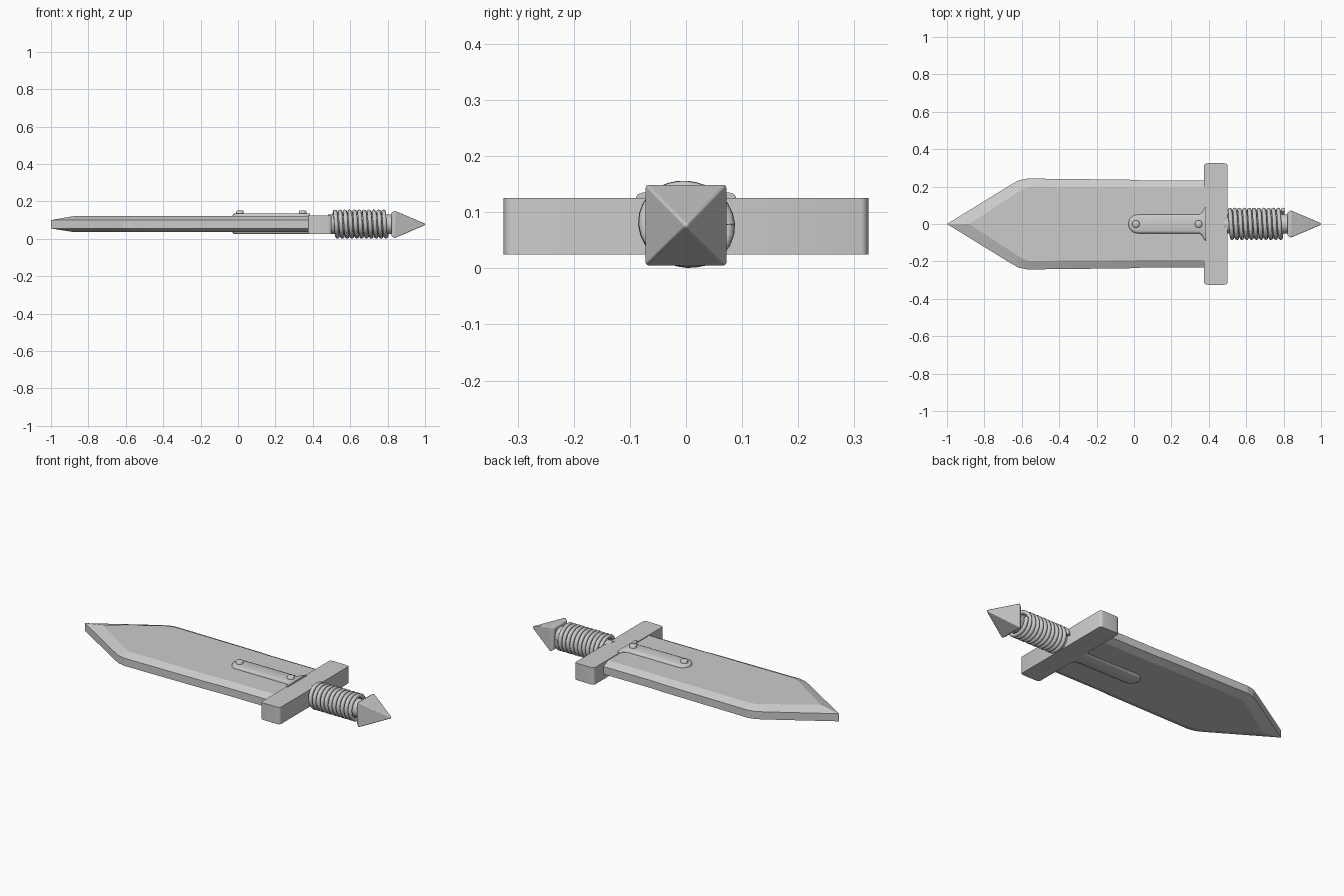
import bpy, bmesh, math

if "Cube" in bpy.data.objects:
    bpy.data.objects.remove(bpy.data.objects["Cube"])

CZ = 0.077  # height of the sword's long axis


def finish(name, bm, angle=30):
    bmesh.ops.recalc_face_normals(bm, faces=bm.faces)
    me = bpy.data.meshes.new(name)
    bm.to_mesh(me)
    bm.free()
    ob = bpy.data.objects.new(name, me)
    bpy.context.collection.objects.link(ob)
    bpy.context.view_layer.objects.active = ob
    bpy.ops.object.select_all(action='DESELECT')
    ob.select_set(True)
    bpy.ops.object.shade_smooth_by_angle(angle=math.radians(angle))
    return ob


def loft(name, rings, angle=30):
    bm = bmesh.new()
    loops = [[bm.verts.new(p) for p in ring] for ring in rings]
    n = len(loops[0])
    for a, b in zip(loops, loops[1:]):
        for i in range(n):
            j = (i + 1) % n
            bm.faces.new((a[i], a[j], b[j], b[i]))
    bm.faces.new(loops[0][::-1])
    bm.faces.new(loops[-1])
    return finish(name, bm, angle)


def mirrored(half, z):
    """Half outline (tip on y=0 first) mirrored across y = 0 at height z."""
    pts = half + [(x, -y) for x, y in reversed(half) if y > 1e-6]
    return [(x, y, z) for x, y in pts]


def bevel(ob, width, segments):
    m = ob.modifiers.new("bevel", 'BEVEL')
    m.width, m.segments = width, segments
    m.limit_method = 'ANGLE'
    m.angle_limit = math.radians(40)


# blade with a blunt edge and broad bevels on both faces
edge = [(-1, 0), (-0.66, 0.209), (-0.615, 0.234), (-0.57, 0.243),
        (-0.03, 0.237), (0.05, 0.233), (0.39, 0.233)]
flat = [(-0.88, 0), (-0.62, 0.171), (-0.59, 0.189), (-0.56, 0.197),
        (-0.03, 0.195), (0.05, 0.192), (0.39, 0.192)]
loft("blade", [mirrored(flat, 0.036), mirrored(edge, 0.055),
               mirrored(edge, 0.10), mirrored(flat, 0.121)], 8)

# guard with rounded ends
r, x0, x1, yy = 0.02, 0.375, 0.50, 0.325
corner = []
for cx, cy, start in ((x1 - r, yy - 0.012, 0), (x0 + r, yy - 0.012, 90),
                      (x0 + r, -yy + 0.012, 180), (x1 - r, -yy + 0.012, 270)):
    for k in range(4):
        t = math.radians(start + 30 * k)
        corner.append((cx + r * math.cos(t), cy + 0.012 * math.sin(t)))
loft("guard", [[(x, y, z) for x, y in corner] for z in (0.025, 0.125)], 40)


# centre plate through the blade, flaring into the guard
def plate_outline(d, z):
    w = 0.05 - d
    half = [(0.02 - w * math.cos(math.radians(15 * k)),
             w * math.sin(math.radians(15 * k))) for k in range(7)]
    half += [(0.35, w), (0.365, w + 0.012), (0.376, w + 0.035), (0.385, w + 0.04)]
    return mirrored(half, z)


loft("centre_plate", [plate_outline(d, z) for d, z in
                      ((0.012, 0.025), (0.004, 0.028), (0, 0.036),
                       (0, 0.124), (0.004, 0.132), (0.012, 0.135))], 50)

# rivets on the upper face
for i, x in enumerate((0.01, 0.345)):
    loft(f"rivet_{i + 1}", [
        [(x + s * math.cos(2 * math.pi * k / 20), s * math.sin(2 * math.pi * k / 20), z)
         for k in range(20)]
        for s, z in ((0.02, 0.12), (0.02, 0.146), (0.016, 0.15))], 50)

# grip core
loft("grip_core", [[(x, 0.052 * math.cos(2 * math.pi * k / 24),
                     CZ + 0.052 * math.sin(2 * math.pi * k / 24)) for k in range(24)]
                   for x in (0.48, 0.84)])

# wire wrapped round the grip
turns, steps = 11, 28
cu = bpy.data.curves.new("grip_wire", 'CURVE')
cu.dimensions = '3D'
cu.bevel_depth = 0.0115
cu.bevel_resolution = 2
cu.use_fill_caps = True
sp = cu.splines.new('POLY')
n = turns * steps
sp.points.add(n)
for i in range(n + 1):
    a = 2 * math.pi * i / steps
    rad = 0.0705 + 0.005 * math.cos(2 * a + 0.5)
    x = 0.512 + 0.285 * i / n
    sp.points[i].co = (x, 0.001 + rad * math.cos(a),
                       CZ + 0.0015 + rad * math.sin(a), 1)
sp.use_smooth = True
wire = bpy.data.objects.new("grip_wire", cu)
bpy.context.collection.objects.link(wire)


# pyramid pommel with softened edges
def square(x, s):
    return [(x, sy * s, CZ + sz * s) for sy, sz in ((1, 1), (-1, 1), (-1, -1), (1, -1))]


pommel = loft("pommel", [square(0.82, 0.062), square(0.838, 0.073), square(1.0, 0.004)], 40)
bevel(pommel, 0.012, 3)
